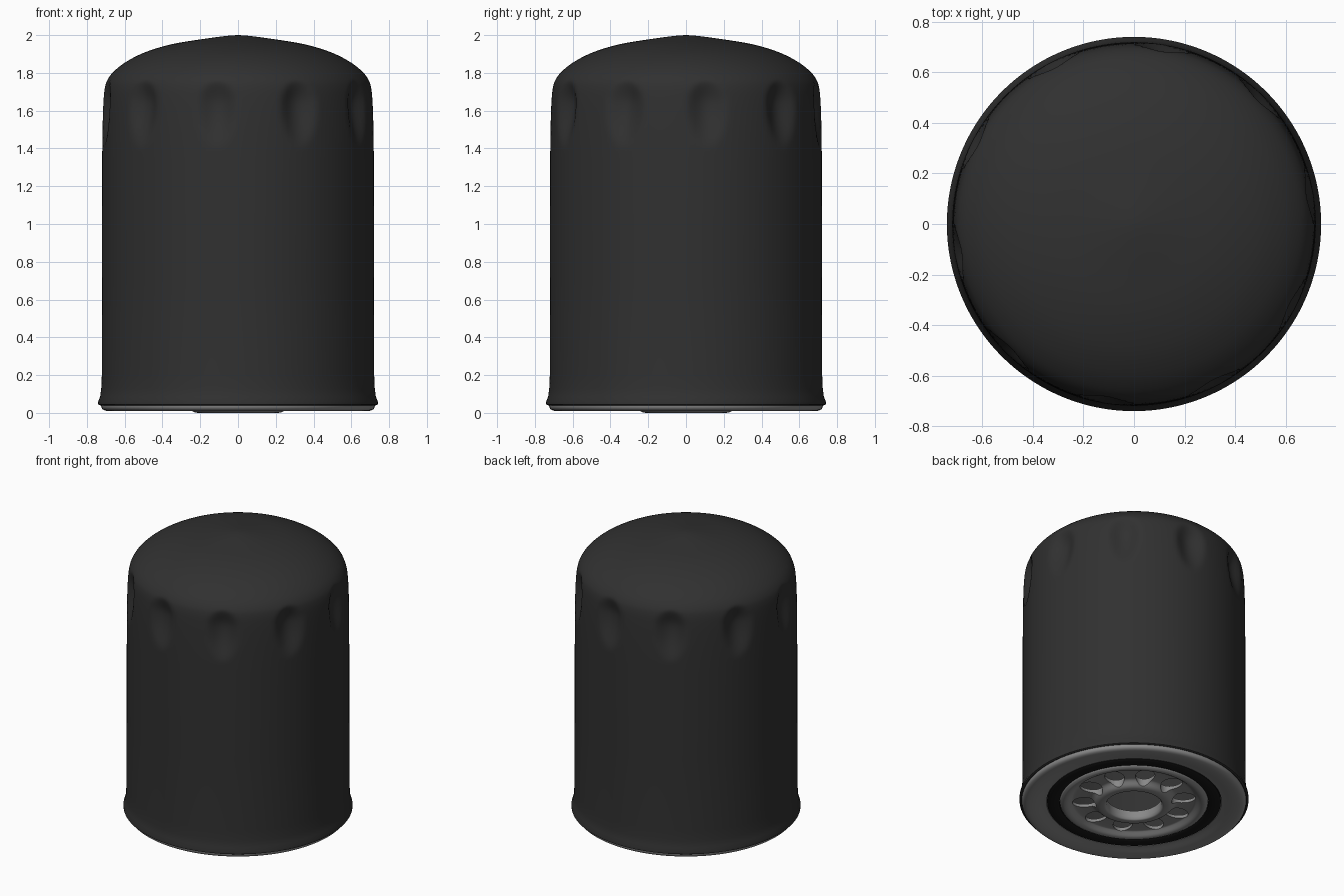
import bpy, bmesh, math
from mathutils import Matrix, Vector

if "Cube" in bpy.data.objects:
    bpy.data.objects.remove(bpy.data.objects["Cube"])

TAU = 2 * math.pi


def material(name, v):
    m = bpy.data.materials.new(name)
    m.diffuse_color = (v, v, v, 1)
    m.use_nodes = True
    m.node_tree.nodes["Principled BSDF"].inputs["Base Color"].default_value = m.diffuse_color
    return m


def smooth_profile(pts, n=5):
    """Catmull-Rom resampling of an (r, z) profile."""
    p = [Vector(q) for q in pts]
    out = []
    for i in range(len(p) - 1):
        a, b, c, d = p[max(i - 1, 0)], p[i], p[i + 1], p[min(i + 2, len(p) - 1)]
        for k in range(n):
            t = k / n
            out.append(0.5 * (2 * b + (c - a) * t + (2 * a - 5 * b + 4 * c - d) * t * t
                              + (3 * b - a - 3 * c + d) * t ** 3))
    out.append(p[-1])
    return [(max(q.x, 0), q.y) for q in out]


def finish(name, bm, mat=None):
    bmesh.ops.recalc_face_normals(bm, faces=bm.faces)
    me = bpy.data.meshes.new(name)
    bm.to_mesh(me)
    bm.free()
    ob = bpy.data.objects.new(name, me)
    bpy.context.collection.objects.link(ob)
    if mat:
        me.materials.append(mat)
    return ob


def lathe(name, profile, mat, seg=120, closed=False, dent=None):
    bm = bmesh.new()
    rings = []
    for r, z in profile:
        if r < 1e-4:
            rings.append([bm.verts.new((0, 0, z))] * seg)
            continue
        ring = []
        for i in range(seg):
            a = TAU * i / seg
            rr = r - (dent(a, z) if dent else 0)
            ring.append(bm.verts.new((rr * math.cos(a), rr * math.sin(a), z)))
        rings.append(ring)
    pairs = list(zip(rings, rings[1:]))
    if closed:
        pairs.append((rings[-1], rings[0]))
    for lo, hi in pairs:
        for i in range(seg):
            j = (i + 1) % seg
            quad = [lo[i], lo[j], hi[j], hi[i]]
            bm.faces.new(list(dict.fromkeys(quad)))
    return finish(name, bm, mat)


def shade(ob, deg):
    bpy.ops.object.select_all(action='DESELECT')
    bpy.context.view_layer.objects.active = ob
    ob.select_set(True)
    bpy.ops.object.shade_smooth_by_angle(angle=math.radians(deg))


black = material("black_paint", 0.03)
rubber = material("rubber", 0.008)
steel = material("steel", 0.25)


# Ten grip dimples around the shoulder
def dimple(a, z):
    step = TAU / 10
    d = (a - math.radians(9) + step / 2) % step - step / 2
    dz = z - 1.63
    u = (d / 0.155) ** 2 + (dz / (0.14 if dz > 0 else 0.23)) ** 2
    return 0.045 * (1 - u) ** 1.5 if u < 1 else 0


# Can: rolled bottom rim, straight wall, domed top
wall = [(0.70, 0.05), (0.73, 0.04), (0.74, 0.045), (0.74, 0.06), (0.73, 0.085),
        (0.724, 0.13), (0.721, 0.2), (0.72, 0.7), (0.719, 1.35)]
shoulder = [(0.719, 1.35), (0.718, 1.45), (0.716, 1.55), (0.712, 1.65), (0.705, 1.72),
            (0.69, 1.765), (0.655, 1.81), (0.59, 1.86), (0.49, 1.91), (0.35, 1.952),
            (0.18, 1.98), (0.06, 1.996), (0, 2.0)]
can = lathe("can", wall[:-1] + smooth_profile(shoulder), black, seg=180, dent=dimple)
shade(can, 40)

# Steel base plate: rounded edge, gasket channel, bead, recessed floor, centre boss
under = smooth_profile([(0.725, 0.045), (0.722, 0.027), (0.71, 0.015), (0.685, 0.01),
                        (0.64, 0.014), (0.59, 0.024), (0.565, 0.028)], 3)
under += [(0.56, 0.05), (0.48, 0.05), (0.478, 0.03)]
under += smooth_profile([(0.475, 0.024), (0.455, 0.014), (0.43, 0.018), (0.405, 0.036),
                         (0.385, 0.043), (0.30, 0.043), (0.27, 0.036), (0.245, 0.012),
                         (0.225, 0.002), (0.2, 0.0), (0.185, 0.004), (0.177, 0.02)], 3)
upper = [(0.177, 0.065), (0.725, 0.065)]
plate = lathe("base_plate", under + upper, steel, closed=True)

# Ring of ten oval inlet holes
bm = bmesh.new()
for k in range(10):
    m = (Matrix.Rotation(math.radians(27 + 36 * k), 4, 'Z')
         @ Matrix.Translation((0.322, 0, 0.05)) @ Matrix.Diagonal((0.078, 0.062, 1, 1)))
    bmesh.ops.create_cone(bm, cap_ends=True, segments=24, radius1=1, radius2=1,
                          depth=0.3, matrix=m)
cutter = finish("hole_cutter", bm)
cutter.hide_render = True
mod = plate.modifiers.new("holes", 'BOOLEAN')
mod.object = cutter
mod.operation = 'DIFFERENCE'
mod.solver = 'EXACT'
bpy.context.view_layer.objects.active = plate
bpy.ops.object.modifier_apply(modifier=mod.name)
bpy.data.objects.remove(cutter)
shade(plate, 40)

# Rubber gasket seated in the channel
gasket = lathe("gasket", [(0.561, 0.052), (0.561, 0.027), (0.553, 0.022), (0.489, 0.022),
                          (0.481, 0.027), (0.481, 0.052)], rubber, closed=True)
shade(gasket, 40)
